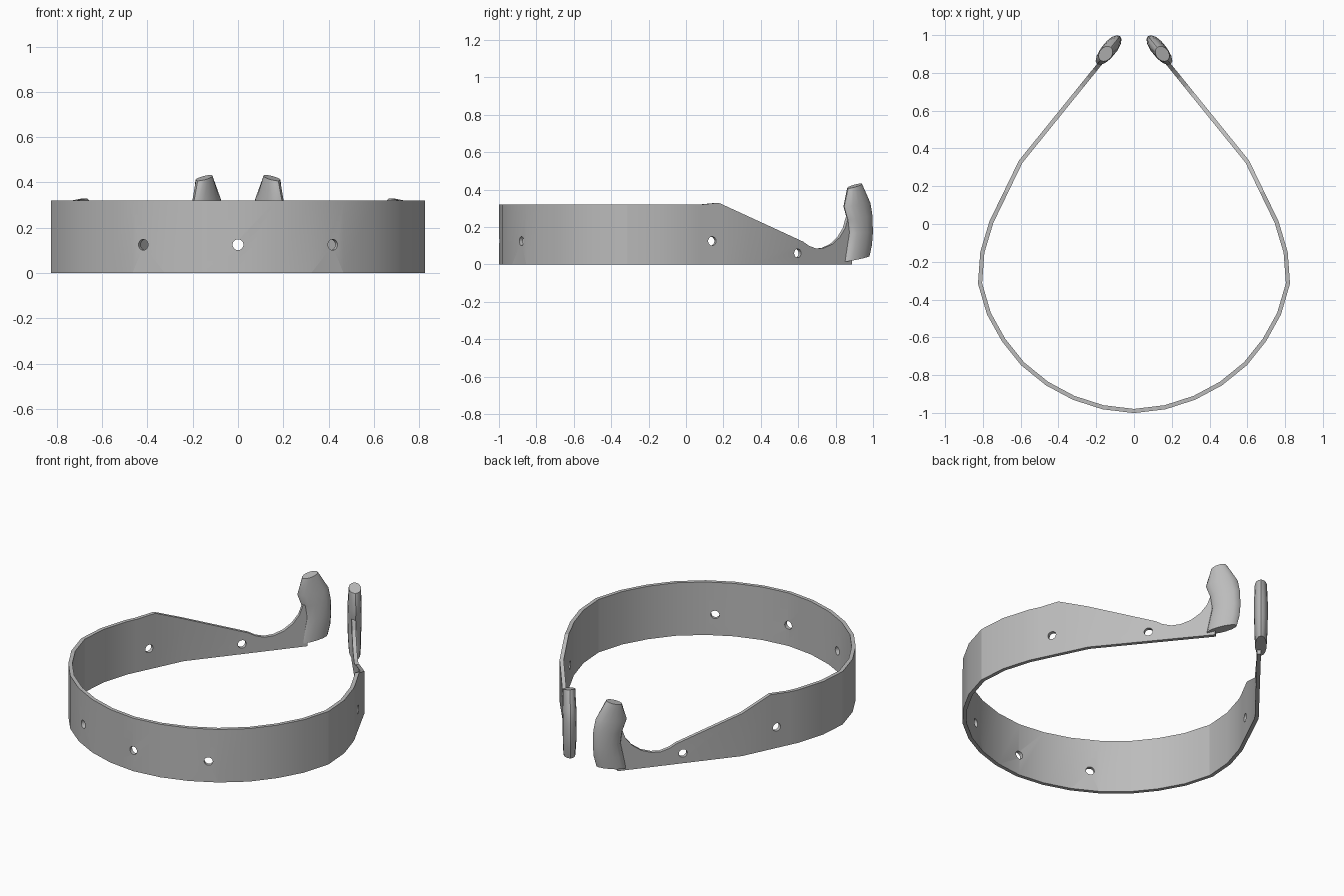
import bpy, bmesh, math
from mathutils import Vector

cube = bpy.data.objects.get("Cube")
if cube:
    bpy.data.objects.remove(cube)

grey = bpy.data.materials.new("plain grey")
grey.use_nodes = True
colour = (0.5, 0.5, 0.5, 1)
grey.diffuse_color = colour
grey.node_tree.nodes["Principled BSDF"].inputs["Base Color"].default_value = colour


def loft(name, rings, angle):
    """Skin a row of equal-sized rings, cap both ends and shade."""
    bm = bmesh.new()
    rows = [[bm.verts.new(p) for p in ring] for ring in rings]
    n = len(rows[0])
    for a, b in zip(rows, rows[1:]):
        for i in range(n):
            j = (i + 1) % n
            bm.faces.new((a[i], a[j], b[j], b[i]))
    bm.faces.new(rows[0])
    bm.faces.new(rows[-1])
    bmesh.ops.recalc_face_normals(bm, faces=bm.faces)
    mesh = bpy.data.meshes.new(name)
    bm.to_mesh(mesh)
    bm.free()
    obj = bpy.data.objects.new(name, mesh)
    bpy.context.collection.objects.link(obj)
    mesh.materials.append(grey)
    smooth(obj, angle)
    return obj


def smooth(obj, angle):
    bpy.ops.object.select_all(action='DESELECT')
    obj.select_set(True)
    bpy.context.view_layer.objects.active = obj
    bpy.ops.object.shade_smooth_by_angle(angle=math.radians(angle))


def interp(points, t):
    """Second coordinate of a polyline at first coordinate t."""
    for (a, u), (b, v) in zip(points, points[1:]):
        if t <= b:
            return u + (v - u) * max(0, (t - a) / (b - a))
    return points[-1][1]


# Band outline: half plan as (y, x), and top edge as (y, z)
plan = [(-0.99, 0), (-0.97, 0.165), (-0.92, 0.32), (-0.845, 0.46), (-0.74, 0.59),
        (-0.615, 0.69), (-0.475, 0.768), (-0.315, 0.815), (-0.15, 0.803),
        (0.01, 0.755), (0.33, 0.6), (0.88, 0.155)]
top = [(0.07, 0.32), (0.17, 0.33), (0.62, 0.122), (0.65, 0.1), (0.69, 0.085),
       (0.73, 0.088), (0.775, 0.108), (0.815, 0.145), (0.845, 0.195), (0.86, 0.25)]

# Band with a scooped arm at each end
levels = sorted({y for y, _ in plan} | {y for y, _ in top})
half = [Vector((interp(plan, y), y)) for y in levels]
path = [Vector((-p.x, p.y)) for p in reversed(half[1:])] + half
rings = []
for i, p in enumerate(path):
    before = (p - path[max(i - 1, 0)]).normalized()
    after = (path[min(i + 1, len(path) - 1)] - p).normalized()
    along = (before + after).normalized()
    off = Vector((along.y, -along.x)) * 0.011
    o, n, z = p + off, p - off, interp(top, p.y)
    rings.append([(o.x, o.y, 0), (o.x, o.y, z), (n.x, n.y, z), (n.x, n.y, 0)])
band = loft("band", rings, 15)

# Round holes drilled square to the band: (y, z)
bm = bmesh.new()
for y, z in [(-0.99, 0.125), (-0.87, 0.125), (0.135, 0.125), (0.59, 0.06)]:
    x = interp(plan, y)
    for side in ((1, -1) if x else (1,)):
        step = Vector((interp(plan, y + 0.01) - x, 0.01, 0))
        out = Vector((side * step.y, -step.x, 0)) if x else Vector((0, -1, 0))
        turn = out.to_track_quat('Z', 'Y').to_matrix().to_4x4()
        turn.translation = (side * x, y, z)
        bmesh.ops.create_cone(bm, cap_ends=True, segments=20, radius1=0.024,
                              radius2=0.024, depth=0.12, matrix=turn)
mesh = bpy.data.meshes.new("hole_cutter")
bm.to_mesh(mesh)
bm.free()
cutter = bpy.data.objects.new("hole_cutter", mesh)
bpy.context.collection.objects.link(cutter)
cut = band.modifiers.new("holes", 'BOOLEAN')
cut.object = cutter
cut.solver = 'EXACT'
bpy.context.view_layer.objects.active = band
bpy.ops.object.modifier_apply(modifier=cut.name)
bpy.data.objects.remove(cutter)
smooth(band, 15)

# Curved upright grips: (centre y, z, half length, half thickness, rise to the back)
sections = [(0.914, 0.03, 0.084, 0.032, 0.015), (0.926, 0.1, 0.084, 0.036, 0.005),
            (0.934, 0.17, 0.079, 0.038, 0), (0.929, 0.25, 0.083, 0.039, 0.01),
            (0.914, 0.32, 0.089, 0.038, 0.01), (0.901, 0.42, 0.044, 0.034, 0.013)]
for name, side in (("left_grip", 1), ("right_grip", -1)):
    rings = []
    for y, z, length, thick, rise in sections:
        ring = []
        for k in range(14):
            a = math.tau * k / 14
            u, v = length * math.cos(a), thick * math.sin(a)
            x = 0.135 - 0.8 * (y - 0.92) - 0.63 * u + 0.77 * v
            ring.append((side * x, y + 0.77 * u + 0.63 * v, z + rise * math.cos(a)))
        rings.append(ring)
    loft(name, rings, 35)
